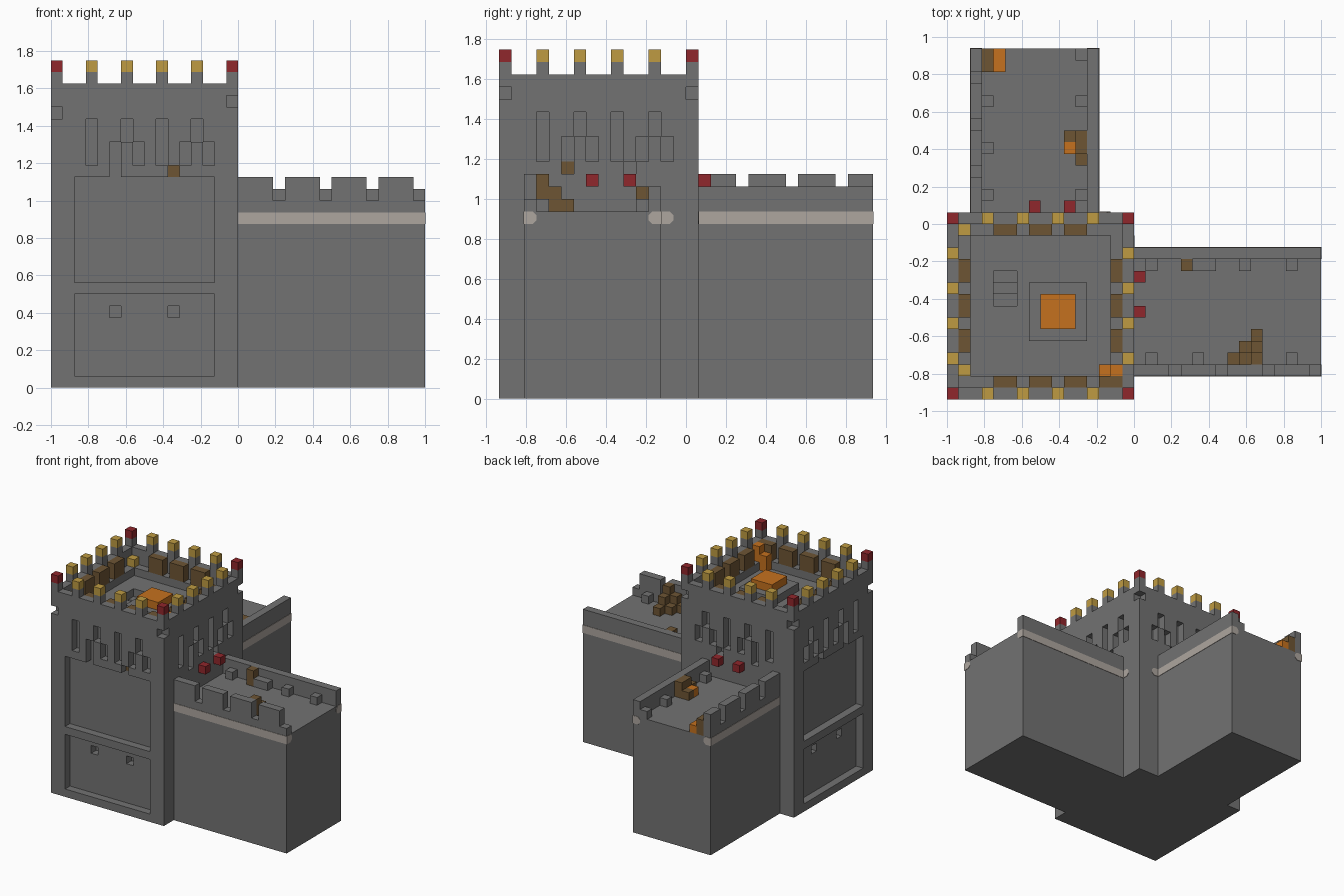
import bpy, bmesh
from mathutils import Vector

cube = bpy.data.objects.get("Cube")
if cube:
    bpy.data.objects.remove(cube)

U = 1 / 16                      # one block
ORIGIN = Vector((-1, -0.9375, 0))
E = 0.05                        # thickness of flush trim, in blocks


def material(name, rgb):
    m = bpy.data.materials.new(name)
    m.use_nodes = True
    m.diffuse_color = (*rgb, 1)
    m.node_tree.nodes["Principled BSDF"].inputs["Base Color"].default_value = (*rgb, 1)
    return m


STONE = material("grey stone", (0.17, 0.17, 0.17))
PALE = material("pale trim", (0.42, 0.38, 0.345))
GOLD = material("gold", (0.52, 0.33, 0.055))
RED = material("red", (0.28, 0.02, 0.025))
BROWN = material("brown wood", (0.155, 0.091, 0.034))
ORANGE = material("orange", (0.56, 0.165, 0.013))


def finish(name, bm, mat):
    bmesh.ops.recalc_face_normals(bm, faces=bm.faces)
    mesh = bpy.data.meshes.new(name)
    bm.to_mesh(mesh)
    bm.free()
    mesh.materials.append(mat)
    obj = bpy.data.objects.new(name, mesh)
    bpy.context.scene.collection.objects.link(obj)
    return obj


def boxes(name, mat, items):
    """Boxes given as x0, x1, y0, y1, z0, z1 in blocks."""
    bm = bmesh.new()
    for x0, x1, y0, y1, z0, z1 in items:
        lo, hi = Vector((x0, y0, z0)), Vector((x1, y1, z1))
        for v in bmesh.ops.create_cube(bm, size=1)["verts"]:
            v.co = Vector(h if c > 0 else l for c, l, h in zip(v.co, lo, hi)) * U + ORIGIN
    return finish(name, bm, mat)


def unit(x, y, z0, z1):
    return (x, x + 1, y, y + 1, z0, z1)


def on_face(side, u0, u1, d0, d1, z0, z1):
    """Box on a tower face: u along the face, d inwards."""
    if side == "front":
        return (u0, u1, d0, d1, z0, z1)
    if side == "back":
        return (u0, u1, 16 - d1, 16 - d0, z0, z1)
    if side == "left":
        return (16 - d1, 16 - d0, u0, u1, z0, z1)
    return (d0, d1, u0, u1, z0, z1)


# Tower with recessed panels, arrow slots and a sunken roof
tower = boxes("tower", STONE, [(0, 16, 0, 16, 0, 26)])
cuts = [(1, 15, 1, 15, 24, 28), (2, 14, 2, 14, 23, 28)]
cuts += [(4, 6, 8 + i, 9 + i, 20 + i, 25) for i in range(3)]
for side in ("front", "right", "back", "left"):
    for u in (3, 9):
        cuts.append(on_face(side, u, u + 1, -1, 1, 19, 23))
    for u in (6, 12):
        cuts.append(on_face(side, u, u + 1, -1, 1, 21, 23))
        for w in (u - 1, u + 1):
            cuts.append(on_face(side, w, w + 1, -1, 1, 19, 21))
    for u in (5, 10):
        cuts.append(on_face(side, u, u + 1, -1, 1, 18, 19))
    if side in ("front", "right"):
        cuts.append(on_face(side, 2, 14, -1, 1, 1, 8))
        cuts.append(on_face(side, 2, 14, -1, 1, 9, 18))
        for u in (5, 10):
            cuts.append(on_face(side, u, u + 1, -1, 2, 6, 7))
for x, y, z in ((-1, -1, 23), (15, -1, 24), (15, 15, 24), (-1, 15, 24)):
    cuts.append((x, x + 2, y, y + 2, z, z + 1))
for i, c in enumerate(cuts):
    cutter = boxes("tower_cutter", STONE, [c])
    mod = tower.modifiers.new("cut", "BOOLEAN")
    mod.operation, mod.solver, mod.object = "DIFFERENCE", "EXACT", cutter
    cutter.hide_render = True
    cutter.hide_viewport = True
# Apply the cuts and drop the cutters
bpy.context.view_layer.update()
mesh = bpy.data.meshes.new_from_object(
    tower.evaluated_get(bpy.context.evaluated_depsgraph_get()))
for mod in list(tower.modifiers):
    bpy.data.objects.remove(mod.object)
tower.modifiers.clear()
tower.data = mesh

# Wooden plugs at the back of two small openings
boxes("wall_plugs", BROWN, [on_face("front", 10, 11, 0.9, 1.1, 18, 19),
                            on_face("left", 5, 6, 0.9, 1.1, 18, 19)])

# Battlement posts with coloured caps
steps = range(0, 16, 3)
rim = [(x, y) for x in steps for y in steps if x in (0, 15) or y in (0, 15)]
corners = [(x, y) for x, y in rim if x in (0, 15) and y in (0, 15)]
boxes("battlement_posts", STONE, [unit(x, y, 26, 27) for x, y in rim])
boxes("gold_caps", GOLD, [unit(x, y, 27, 28) for x, y in rim if (x, y) not in corners])
boxes("red_caps", RED, [unit(x, y, 27, 28) for x, y in corners])

# Crates along the parapet, lamps and the roof brazier
crates = [on_face(s, u, u + 2, 1, 2, 24, 26)
          for s in ("front", "right", "back", "left") for u in (4, 7, 10)]
boxes("parapet_crates", BROWN, crates + [(13, 15, 1, 2, 24, 26)])
boxes("parapet_lamps", GOLD, [unit(1, 2, 24, 25), unit(1, 14, 24, 25)])
boxes("parapet_fire", ORANGE, [unit(14, 2, 24, 26), unit(13, 2, 23, 25)])
boxes("brazier_base", STONE, [(7, 12, 5, 10, 23, 24)])
boxes("brazier_fire", ORANGE, [(8, 11, 6, 9, 24, 25)])

# Side wing and back wing: body, low inner wall, battlemented outer wall
merlons = [(0, 3), (4, 7), (8, 11), (12, 15)]
boxes("side_wing", STONE, [(16, 32, 2, 13, 0, 15)])
boxes("side_wing_walls", STONE,
      [(16, 32, 2, 3, 15, 16), (16, 32, 12, 13, 15, 17)]
      + [(16 + a, 16 + b, 2, 3, 16, 18) for a, b in merlons])
boxes("back_wing", STONE, [(2, 13, 16, 30, 0, 15)])
boxes("back_wing_walls", STONE,
      [(2, 3, 16, 30, 15, 16), (12, 13, 16, 30, 15, 17)]
      + [(2, 3, 16 + a, min(16 + b, 30), 16, 18) for a, b in merlons])

# Small blocks along the wing walls
boxes("side_wing_blocks", STONE,
      [unit(x, 3, 15, 16) for x in (17, 21, 25, 29)]
      + [unit(x, 11, 15, 16) for x in (17, 21, 22, 25, 29)])
boxes("back_wing_blocks", STONE,
      [unit(3, y, 15, 16) for y in (17, 21, 25)]
      + [unit(11, y, 15, 16) for y in (17, 25, 29)])

# Red lamps on the tower above the wings
boxes("wall_lamps", RED, [unit(16, y, 17, 18) for y in (7, 10)]
      + [unit(x, 16, 17, 18) for x in (7, 10)])

# Crate piles and fires on the wings
boxes("side_wing_crates", BROWN,
      [unit(24 + i, 3 + j, 15, 16 + i - j) for i in range(3) for j in range(i + 1)]
      + [unit(20, 11, 15, 17)])
boxes("back_wing_crates", BROWN,
      [unit(10, 22, 15, 16), unit(11, 22, 15, 17), unit(11, 21, 15, 17),
       unit(11, 20, 15, 16), (3, 4, 28, 30, 15, 17)])
boxes("back_wing_fires", ORANGE, [unit(10, 21, 15, 16), (4, 5, 28, 30, 15, 16)])

# Pale trim bands, with chamfered ends, set flush in the wing sides
PROFILE = [(-E, 14), (0.7, 14), (1, 14.3), (1, 14.7), (0.7, 15), (-E, 15)]


def band(name, along_x, edge, sign, start, end):
    bm = bmesh.new()
    axis = Vector((1, 0, 0)) if along_x else Vector((0, 1, 0))
    ring = []
    for d, z in PROFILE:
        side = edge + sign * d
        p = Vector((start, side, z)) if along_x else Vector((side, start, z))
        ring.append(bm.verts.new(p * U + ORIGIN))
    face = bm.faces.new(ring)
    new = bmesh.ops.extrude_face_region(bm, geom=[face])["geom"]
    bmesh.ops.translate(bm, vec=axis * (end - start) * U,
                        verts=[v for v in new if isinstance(v, bmesh.types.BMVert)])
    if not any(f.is_valid and f == face for f in bm.faces):
        bm.faces.new(ring)
    return finish(name, bm, PALE)


for wing, along_x, end in (("side_wing", True, 32), ("back_wing", False, 30)):
    band(wing + "_outer_band", along_x, 2, 1, 16, end + E)
    band(wing + "_inner_band", along_x, 13, -1, 16, end + E)
    band(wing + "_band_stop", along_x, 13, 1, 16 - E, 16 + E)
